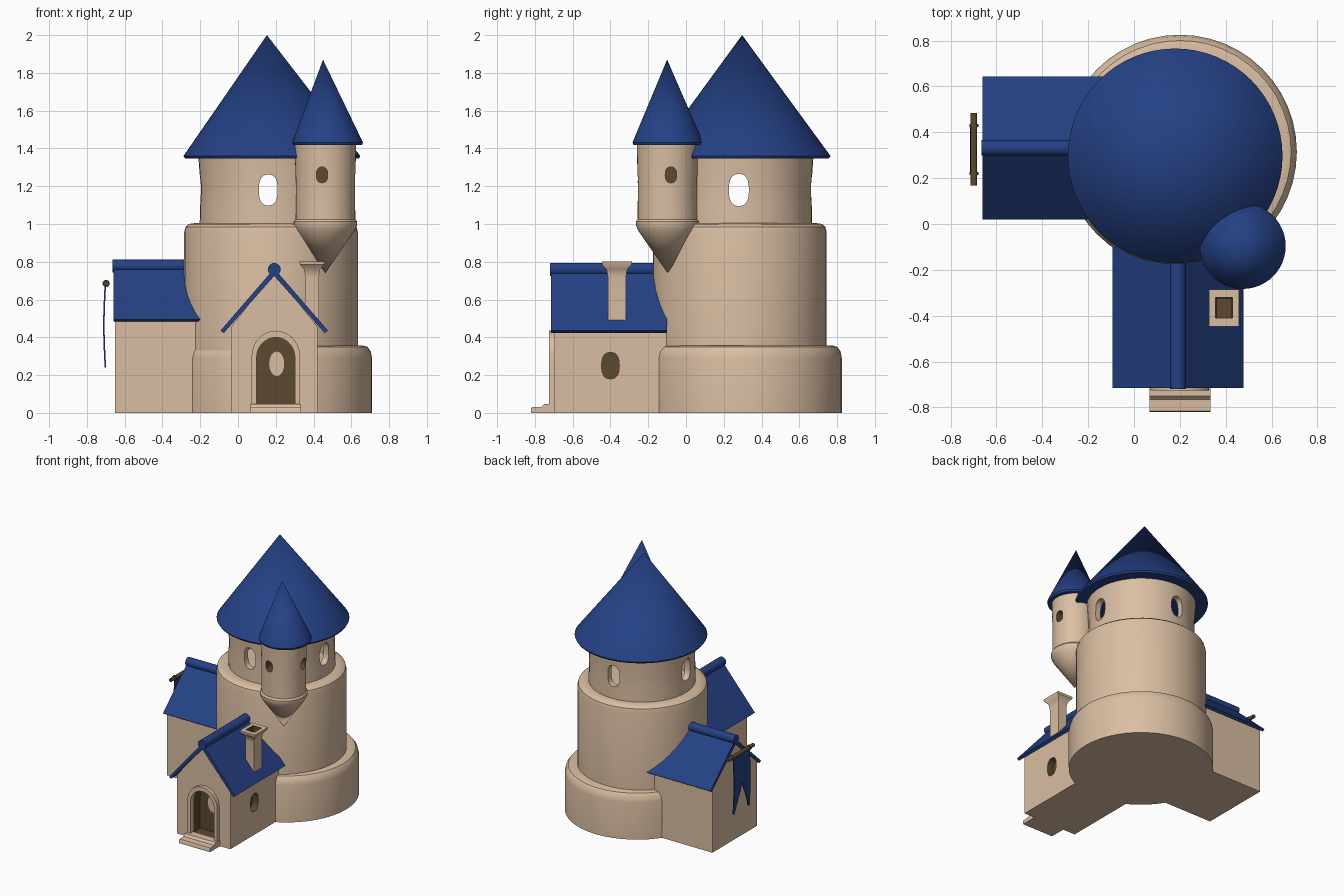
import bpy, bmesh, math
from mathutils import Vector

if "Cube" in bpy.data.objects:
    bpy.data.objects.remove(bpy.data.objects["Cube"])


def material(name, rgb):
    m = bpy.data.materials.new(name)
    m.diffuse_color = (*rgb, 1)
    m.use_nodes = True
    m.node_tree.nodes["Principled BSDF"].inputs["Base Color"].default_value = m.diffuse_color
    return m


STONE = material("beige stone", (0.70, 0.515, 0.36))
BLUE = material("blue roof", (0.018, 0.053, 0.235))
BROWN = material("dark brown", (0.105, 0.067, 0.03))


def finish(name, bm, mat):
    bmesh.ops.remove_doubles(bm, verts=bm.verts, dist=1e-5)
    bmesh.ops.recalc_face_normals(bm, faces=bm.faces)
    me = bpy.data.meshes.new(name)
    bm.to_mesh(me)
    bm.free()
    me.materials.append(mat)
    ob = bpy.data.objects.new(name, me)
    bpy.context.collection.objects.link(ob)
    return ob


def lathe(name, profile, centre, mat, lean=(0, 0), n=48):
    """Spin an (r, z) profile; lean shifts the top sideways."""
    bm = bmesh.new()
    vs = [bm.verts.new((r, 0, z)) for r, z in profile]
    es = [bm.edges.new(p) for p in zip(vs, vs[1:])]
    bmesh.ops.spin(bm, geom=vs + es, cent=(0, 0, 0), axis=(0, 0, 1),
                   angle=math.tau, steps=n, use_merge=True)
    zs = [p[1] for p in profile]
    for v in bm.verts:
        t = (v.co.z - min(zs)) / (max(zs) - min(zs))
        v.co.x += centre[0] + lean[0] * t
        v.co.y += centre[1] + lean[1] * t
    return finish(name, bm, mat)


def prism(name, pts, axis, lo, hi, mat):
    """Extrude an outline (u, z) along x or y."""
    bm = bmesh.new()
    rings = []
    for d in (lo, hi):
        rings.append([bm.verts.new((d, u, z) if axis == 'x' else (u, d, z)) for u, z in pts])
    a, b = rings
    bm.faces.new(a)
    bm.faces.new(b)
    for i in range(len(pts)):
        j = (i + 1) % len(pts)
        bm.faces.new((a[i], a[j], b[j], b[i]))
    return finish(name, bm, mat)


def oval(u, z, w, h, n=24, p=0.8):
    pts = []
    for i in range(n):
        c, s = math.cos(math.tau * i / n), math.sin(math.tau * i / n)
        pts.append((u + w * math.copysign(abs(c) ** p, c), z + h * math.copysign(abs(s) ** p, s)))
    return pts


def arch(u, w, z0, spring, top, n=14):
    pts = [(u - w, z0), (u + w, z0)]
    for i in range(n + 1):
        a = math.pi * i / n
        pts.append((u + w * math.cos(a), spring + (top - spring) * math.sin(a)))
    return pts


def rod(name, a, b, r, mat, n=16):
    a, b = Vector(a), Vector(b)
    bm = bmesh.new()
    bmesh.ops.create_cone(bm, cap_ends=True, segments=n, radius1=r, radius2=r, depth=(b - a).length)
    q = (b - a).to_track_quat('Z', 'Y')
    for v in bm.verts:
        v.co = q @ v.co + (a + b) / 2
    return finish(name, bm, mat)


def cut(ob, cutter):
    m = ob.modifiers.new("cut", 'BOOLEAN')
    m.operation, m.solver, m.object = 'DIFFERENCE', 'EXACT', cutter
    m.material_mode = 'TRANSFER'
    bpy.context.view_layer.objects.active = ob
    bpy.ops.object.modifier_apply(modifier=m.name)
    bpy.data.objects.remove(cutter)


# Main tower: two solid tiers and a hollow top room
lathe("tower_base", [(0, 0), (.51, 0), (.51, .29), (.503, .325), (.485, .35), (.46, .357), (0, .357)],
      (.2, .315), STONE)
lathe("tower_middle", [(0, .3), (.46, .3), (.46, .955), (.453, .985), (.435, 1.0), (.4, 1.005), (0, 1.005)],
      (.175, .285), STONE)
room = lathe("tower_room", [(.33, .99), (.378, .99), (.376, 1.1), (.374, 1.2), (.385, 1.36), (.33, 1.36), (.33, .99)],
             (.175, .29), STONE)
cut(room, prism("cutter", oval(.16, 1.18, .05, .082), 'y', -1, 1.5, STONE))
cut(room, prism("cutter", oval(.28, 1.18, .053, .085), 'x', -1, 1.5, STONE))
lathe("tower_roof", [(0, 1.36), (.46, 1.347), (.468, 1.36), (0, 2.0)], (.18, .297), BLUE, (-.027, 0), 64)

# Corner turret hanging on a cone
turret = lathe("turret", [(0, .74), (.155, .965), (.168, .995), (.168, 1.012), (.158, 1.025),
                          (.157, 1.2), (.163, 1.43), (0, 1.43)], (.463, -.098), STONE, (0, 0), 40)
cut(turret, prism("cutter", oval(.445, 1.26, .03, .042), 'y', -.5, -.16, BROWN))
cut(turret, prism("cutter", oval(-.08, 1.26, .03, .042), 'x', .53, .9, BROWN))
lathe("turret_roof", [(0, 1.43), (.182, 1.418), (.187, 1.432), (0, 1.87)], (.475, -.096), BLUE, (-.025, -.004))


def house(name, axis, c, half, eave, peak, lo, hi, roof_lo, roof_hi, rhalf, rlow, rtop, t=.03):
    """Gabled walls, folded roof slab and round ridge."""
    walls = prism(name + "_walls", [(c - half, 0), (c + half, 0), (c + half, eave), (c, peak), (c - half, eave)],
                  axis, lo, hi, STONE)
    prism(name + "_roof", [(c - rhalf, rlow), (c - rhalf + .018, rlow - .012), (c, rtop - t - .01),
                           (c + rhalf - .018, rlow - .012), (c + rhalf, rlow), (c, rtop)],
          axis, roof_lo, roof_hi, BLUE)
    z = rtop - .005
    ends = [(d, c, z) if axis == 'x' else (c, d, z) for d in (roof_lo - .004, -.1)]
    rod(name + "_ridge", *ends, .034, BLUE)
    return walls


front = house("front_house", 'y', .192, .23, .455, .74, -.697, 0, -.715, -.1, .285, .435, .765)
house("side_house", 'x', .332, .275, .52, .76, -.652, 0, -.66, -.1, .312, .495, .783)

# Front door: brown recess, stone arch, pale disc and steps
cut(front, prism("cutter", arch(.2, .105, .04, .29, .4), 'y', -.9, -.6, BROWN))
cut(front, prism("cutter", oval(-.4, .25, .047, .07), 'x', .37, .6, BROWN))
trim = prism("door_arch", arch(.2, .128, .0, .3, .435), 'y', -.725, -.69, STONE)
cut(trim, prism("cutter", arch(.2, .102, .04, .29, .4), 'y', -.9, -.5, STONE))
prism("door_disc", oval(.205, .26, .04, .065, 20, 1), 'y', -.606, -.598, STONE)
prism("door_step", [(-.82, 0), (-.69, 0), (-.69, .048), (-.75, .048), (-.765, .032), (-.815, .03), (-.82, .022)],
      'x', .067, .333, STONE)


# Square chimney with a flared cap and dark flue
def square_loft(name, levels, c, mat):
    bm = bmesh.new()
    rings = [[bm.verts.new((c[0] + sx * hx, c[1] + sy * hy, z))
              for sx, sy in ((-1, -1), (1, -1), (1, 1), (-1, 1))] for hx, hy, z in levels]
    for a, b in zip(rings, rings[1:]):
        for i in range(4):
            bm.faces.new((a[i], a[i - 1], b[i - 1], b[i]))
    bm.faces.new(rings[0])
    bm.faces.new(rings[-1])
    return finish(name, bm, mat)


chimney = square_loft("chimney", [(.036, .048, .47), (.036, .048, .72), (.042, .055, .76), (.064, .078, .785),
                                  (.066, .08, .802)], (.392, -.366), STONE)
cut(chimney, square_loft("cutter", [(.03, .041, .64), (.042, .047, .9)], (.392, -.366), BROWN))

# Hanging banner with a swallow tail
PY, PZ = .325, .685
rod("banner_pole", (-.698, .168, PZ), (-.698, .485, PZ), .014, BROWN)
for s in (-1, 1):
    rod("banner_pole_knob", (-.698, PY + s * .098, PZ), (-.698, PY + s * .112, PZ), .019, BROWN)
bm = bmesh.new()
for s in (-1, 1):
    prev = None
    for i in range(9):
        t = i / 8
        z = PZ - .445 * t
        inner = .0 if t < .58 else .085 * ((t - .58) / .42) ** .7
        x = -.702 - .008 * math.sin(math.pi * t)
        row = [[bm.verts.new((x + dx, PY + s * w, z)) for w in (inner, .1)] for dx in (-.004, .004)]
        quad = [row[0][0], row[0][1], row[1][1], row[1][0]]
        if prev:
            for k in range(4):
                if k == 3 and t < .6:
                    continue
                bm.faces.new((prev[k], prev[(k + 1) % 4], quad[(k + 1) % 4], quad[k]))
        if i in (0, 8):
            bm.faces.new(quad)
        prev = quad
finish("banner_cloth", bm, BLUE)

# Smooth round surfaces, keep hard edges
bpy.ops.object.select_all(action='DESELECT')
for ob in bpy.context.scene.objects:
    ob.select_set(True)
    bpy.context.view_layer.objects.active = ob
bpy.ops.object.shade_smooth_by_angle(angle=math.radians(35))
